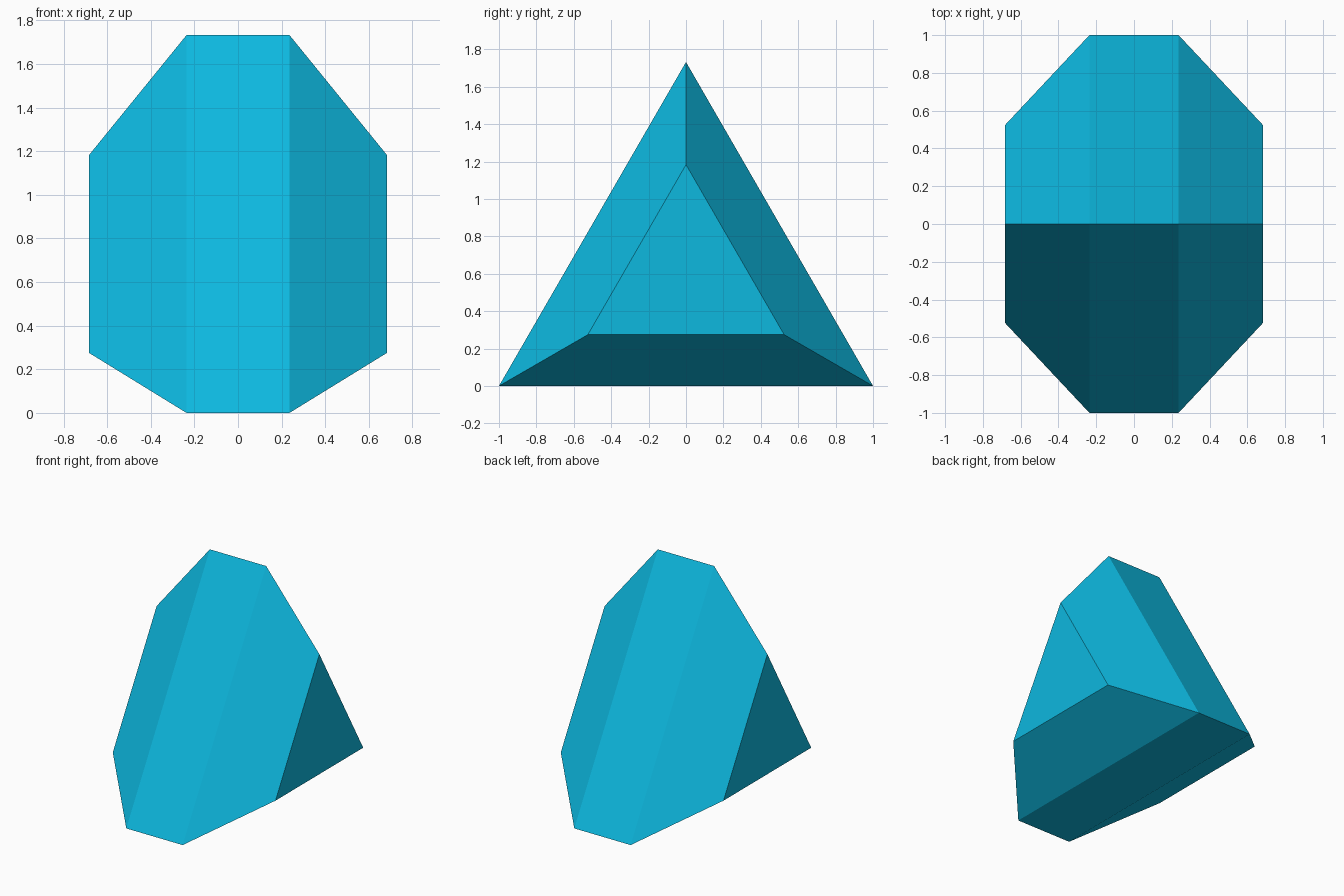
import bpy, bmesh
from math import sin, cos, tau, sqrt

cube = bpy.data.objects.get("Cube")
if cube:
    bpy.data.objects.remove(cube, do_unlink=True)

# Material
blue = bpy.data.materials.new("cyan blue")
blue.use_nodes = True
colour = (0.004, 0.48, 0.74, 1)
blue.diffuse_color = colour
blue.node_tree.nodes["Principled BSDF"].inputs["Base Color"].default_value = colour

# Triangular prism with tapered ends: rings of (x position, radius)
SECTIONS = [(-0.682, 0.606), (-0.236, 2 / sqrt(3)), (0.236, 2 / sqrt(3)), (0.682, 0.606)]
CENTRE_Z = 1 / sqrt(3)

bm = bmesh.new()


def triangle_ring(x, radius):
    angles = [tau * i / 3 for i in range(3)]
    return [bm.verts.new((x, radius * sin(a), CENTRE_Z + radius * cos(a))) for a in angles]


rings = [triangle_ring(x, r) for x, r in SECTIONS]

# Side panels between neighbouring rings
for a, b in zip(rings, rings[1:]):
    for i in range(3):
        j = (i + 1) % 3
        bm.faces.new((a[i], a[j], b[j], b[i]))

# End caps
bm.faces.new(rings[0])
bm.faces.new(rings[-1])
bmesh.ops.recalc_face_normals(bm, faces=bm.faces)

mesh = bpy.data.meshes.new("tapered_prism")
bm.to_mesh(mesh)
bm.free()
mesh.materials.append(blue)
prism = bpy.data.objects.new("tapered_prism", mesh)
bpy.context.collection.objects.link(prism)
